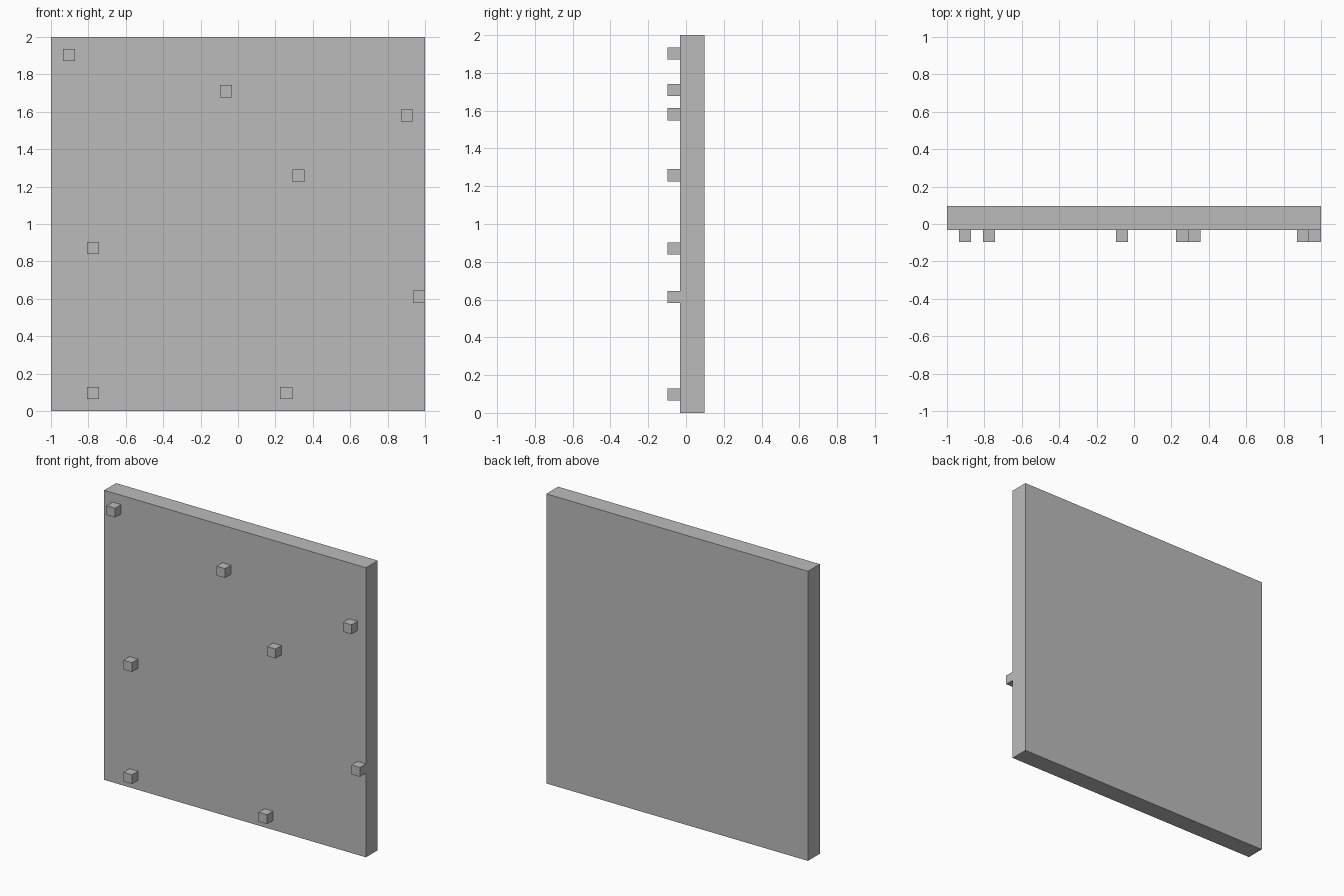
import bpy

cube = bpy.data.objects.get("Cube")
if cube:
    bpy.data.objects.remove(cube, do_unlink=True)

UNIT = 2 / 31            # one grid cell; the panel is 31 cells square
FRONT = -1.5 * UNIT      # front limit of the studs

grey = bpy.data.materials.new("plain grey")
grey.use_nodes = True
colour = (0.5, 0.5, 0.5, 1)
grey.diffuse_color = colour
for node in grey.node_tree.nodes:
    if node.type == "BSDF_PRINCIPLED":
        node.inputs["Base Color"].default_value = colour


def box(name, corner, size):
    """Box from its lowest corner and its size."""
    centre = [c + s / 2 for c, s in zip(corner, size)]
    bpy.ops.mesh.primitive_cube_add(size=1, location=centre)
    obj = bpy.context.object
    obj.name = name
    for v in obj.data.vertices:
        v.co = [a * s for a, s in zip(v.co, size)]
    obj.data.materials.append(grey)
    return obj


# Square slab, two cells thick
box("panel", (-1, FRONT + UNIT, 0), (2, 2 * UNIT, 2))

# Cube studs on the front, as (column, row) cells
studs = [(1, 29), (14, 26), (29, 24), (20, 19),
         (3, 13), (30, 9), (3, 1), (19, 1)]
for number, (column, row) in enumerate(studs, 1):
    box(f"stud_{number}", (-1 + column * UNIT, FRONT, row * UNIT), (UNIT,) * 3)
